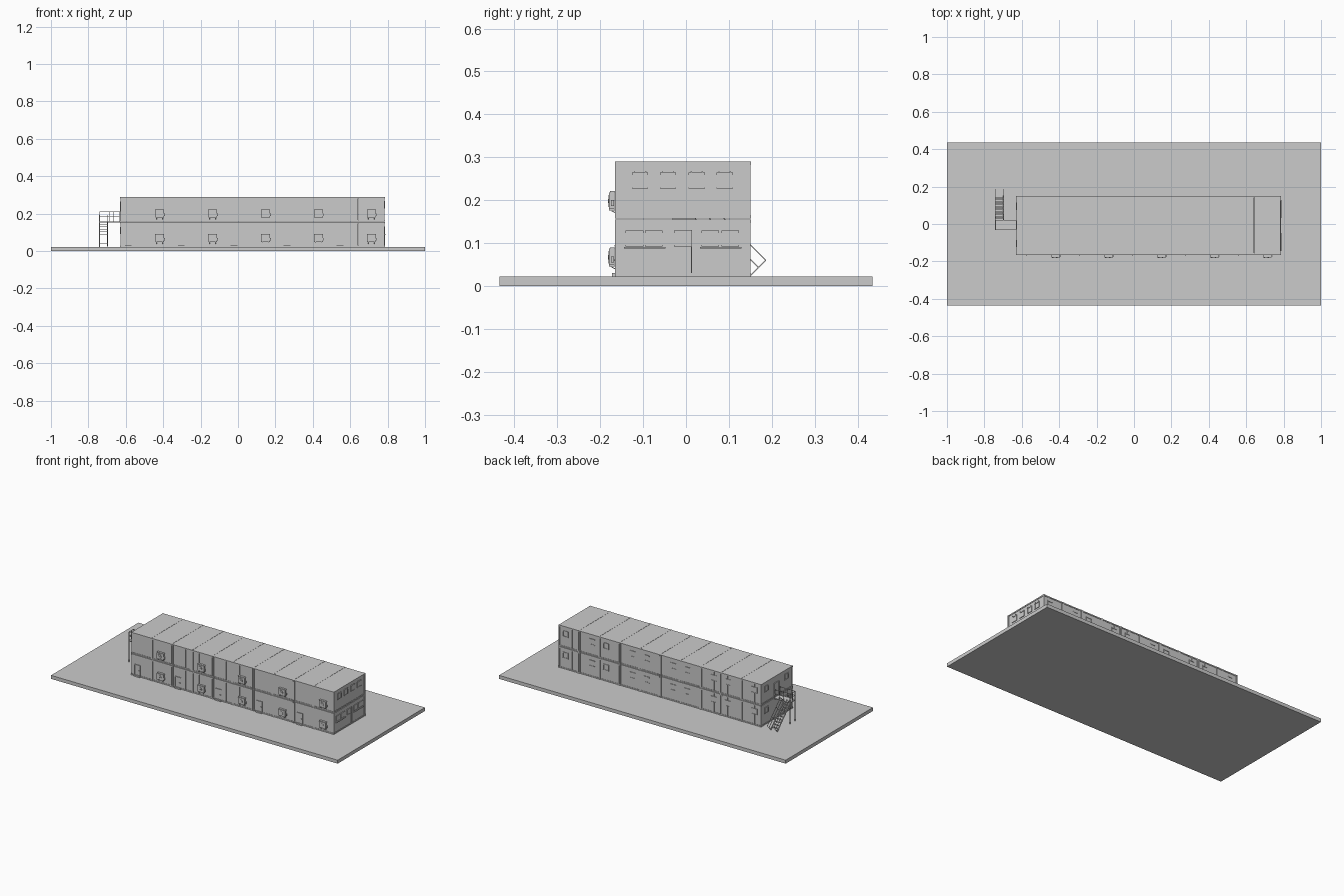
import bpy, bmesh, math
from mathutils import Vector, Matrix

if "Cube" in bpy.data.objects:
    bpy.data.objects.remove(bpy.data.objects["Cube"])

X0, X1, Y0, Y1 = -0.63, 0.785, -0.165, 0.15
N = 10
W = (X1 - X0) / N
FLOORS = [(0.022, 0.155), (0.157, 0.29)]
parts = {}


def get(name):
    return parts.setdefault(name, bmesh.new())


def box(name, x0, x1, y0, y1, z0, z1):
    m = Matrix.Translation(((x0 + x1) / 2, (y0 + y1) / 2, (z0 + z1) / 2)) @ Matrix.Diagonal((x1 - x0, y1 - y0, z1 - z0, 1))
    bmesh.ops.create_cube(get(name), size=1, matrix=m)


def bar(name, a, b, t=0.003):
    a, b = Vector(a), Vector(b)
    d = b - a
    m = Matrix.Translation((a + b) / 2) @ d.to_track_quat('Z', 'Y').to_matrix().to_4x4() @ Matrix.Diagonal((t, t, d.length, 1))
    bmesh.ops.create_cube(get(name), size=1, matrix=m)


def wall_box(name, side, u, z0, z1, w, depth):
    """Box centred at u on a wall plane, projecting outwards by depth."""
    e = 0.003
    lo, hi = u - w / 2, u + w / 2
    if side == 'front':
        box(name, lo, hi, Y0 - depth + e, Y0 + 2 * e, z0, z1)
    elif side == 'back':
        box(name, lo, hi, Y1 - 2 * e, Y1 + depth - e, z0, z1)
    elif side == 'right':
        box(name, X1 - 2 * e, X1 + depth - e, lo, hi, z0, z1)
    else:
        box(name, X0 - depth + e, X0 + 2 * e, lo, hi, z0, z1)


def window(side, u, z, w=0.038, h=0.035):
    """Glass pane with four frame bars and a shutter box."""
    t = 0.003
    wall_box("window_glass", side, u, z, z + h, w, 0.001)
    for s in (-1, 1):
        wall_box("window_frames", side, u + s * (w - t) / 2, z, z + h, t, 0.0028)
    wall_box("window_frames", side, u, z, z + t, w, 0.0034)
    wall_box("window_frames", side, u, z + h - t, z + h + 0.002, w, 0.0034)


# Ground slab
box("base_slab", -1, 1, -0.435, 0.435, 0, 0.022)

# Container modules: inset wall body, posts, beams and roof
for z0, z1 in FLOORS:
    for i in range(N):
        a, b = X0 + i * W + 0.0006, X0 + (i + 1) * W - 0.0006
        box("wall_bodies", a + 0.003, b - 0.003, Y0 + 0.003, Y1 - 0.003, z0 + 0.002, z1 - 0.002)
        for x in (a, b - 0.008):
            for y in (Y0, Y1 - 0.008):
                box("corner_posts", x, x + 0.008, y, y + 0.008, z0, z1)
        for z, h in ((z0, 0.008), (z1 - 0.008, 0.008)):
            for y in (Y0 + 0.0008, Y1 - 0.0078):
                box("long_beams", a + 0.001, b - 0.001, y, y + 0.007, z + 0.0004, z + h - 0.0004)
            for x in (a + 0.0008, b - 0.0078):
                box("end_beams", x, x + 0.007, Y0 + 0.001, Y1 - 0.001, z + 0.0004, z + h - 0.0004)
        # Corner castings
        for x in (a - 0.0004, b - 0.0096):
            for y in (Y0 - 0.001, Y1 - 0.009):
                for z in (z0, z1 - 0.008):
                    box("corner_castings", x, x + 0.01, y, y + 0.01, z, z + 0.008)
        # Panel joints on long walls
        for k in (1, 2):
            for side in ('front', 'back'):
                wall_box("panel_joints", side, a + k * W / 3, z0 + 0.008, z1 - 0.008, 0.002, 0.001)
        # Roof deck
        if z0 > 0.1:
            box("roof_panels", a, b, Y0 + 0.0004, Y1 - 0.0004, z1 - 0.003, z1 - 0.0002)
        # Rear windows
        window('back', (a + b) / 2 + (0.022 if i % 2 else -0.022), z0 + 0.068)

# Front doors on alternate ground-floor modules
for i in range(0, N, 2):
    x = X0 + i * W + 0.043
    wall_box("door_leaves", 'front', x, 0.03, 0.092, 0.036, 0.0015)
    for s in (-1, 1):
        wall_box("door_frames", 'front', x + s * 0.0195, 0.03, 0.095, 0.003, 0.004)
    wall_box("door_frames", 'front', x, 0.092, 0.095, 0.042, 0.0042)
    wall_box("door_handles", 'front', x + 0.013, 0.058, 0.062, 0.005, 0.006)
    wall_box("door_steps", 'front', x, 0.022, 0.03, 0.042, 0.01)

# Air conditioners on the other modules, both floors
for zc in (0.067, 0.198):
    for i in range(1, N, 2):
        x = X0 + (i + 0.5) * W - 0.001
        box("ac_housings", x - 0.023, x + 0.023, -0.179, -0.167, zc - 0.018, zc + 0.02)
        box("ac_top_covers", x - 0.024, x + 0.024, -0.177, -0.164, zc + 0.02, zc + 0.023)
        rot = Matrix.Rotation(math.pi / 2, 4, 'X')
        for r, d, nm in ((0.014, 0.003, "ac_fan_rings"), (0.005, 0.005, "ac_fan_hubs")):
            bmesh.ops.create_cone(get(nm), cap_ends=True, segments=16, radius1=r, radius2=r, depth=d,
                                  matrix=Matrix.Translation((x - 0.005, -0.1795, zc)) @ rot)
        box("ac_side_valves", x + 0.023, x + 0.028, -0.175, -0.168, zc - 0.012, zc + 0.002)
        for s in (-0.016, 0.016):
            bar("ac_brackets", (x + s, -0.163, zc - 0.02), (x + s, -0.18, zc - 0.02))
            bar("ac_brackets", (x + s, -0.162, zc - 0.029), (x + s, -0.178, zc - 0.02), 0.002)

# End-wall windows and glazing
for y in (-0.107, -0.042, 0.025, 0.09):
    window('right', y, 0.227)
    for s in (-0.013, 0.013):
        wall_box("window_hinges", 'right', y + s, 0.262, 0.267, 0.003, 0.005)
for y in (-0.12, -0.075, -0.008, 0.057, 0.103):
    window('right', y, 0.092, 0.041)
for y in (-0.096, 0.081):
    wall_box("window_sills", 'right', y, 0.087, 0.091, 0.096, 0.006)
wall_box("end_wall_mullion", 'right', 0.013, 0.03, 0.13, 0.003, 0.004)

# Left end: upper door, windows on both floors
wall_box("upper_door", 'left', -0.005, 0.166, 0.245, 0.042, 0.002)
for s in (-1, 1):
    wall_box("door_frames", 'left', -0.005 + s * 0.0225, 0.166, 0.248, 0.003, 0.0045)
wall_box("door_frames", 'left', -0.005, 0.245, 0.248, 0.048, 0.0048)
for y in (-0.105, 0.095):
    for z in (0.092, 0.227):
        window('left', y, z)

# Landing platform with legs and railing
PX, PY0, PY1, PZ = -0.742, -0.032, 0.022, 0.158
box("landing", PX, X0, PY0, PY1, PZ - 0.006, PZ)
for y in (PY0 + 0.002, PY1 - 0.002):
    bar("landing_legs", (PX + 0.002, y, 0.022), (PX + 0.002, y, PZ), 0.004)


def rail(path):
    for z in (0.184, 0.21):
        bar("landing_rails", (*path[0], z), (*path[1], z), 0.0025)
    for k in range(3):
        p = Vector(path[0]).lerp(Vector(path[1]), k / 2)
        bar("landing_rails", (*p, PZ), (*p, 0.211), 0.0025)


rail(((PX + 0.002, PY0 + 0.002), (X0 - 0.003, PY0 + 0.002)))
rail(((PX + 0.002, PY0 + 0.002), (PX + 0.002, PY1 - 0.002)))
rail(((-0.695, PY1 - 0.002), (X0 - 0.003, PY1 - 0.002)))

# Stair flight descending towards the back
SY, SZ, RUN = 0.02, 0.156, 0.131
for x in (-0.742, -0.697):
    bar("stair_stringers", (x, SY, SZ), (x, SY + RUN, SZ - RUN), 0.005)
    for off in (0.018, 0.035):
        bar("stair_rails", (x, SY + off, SZ + off), (x, SY + RUN + off, SZ - RUN + off), 0.0025)
    for k in range(4):
        d = RUN * k / 3
        bar("stair_rails", (x, SY + d, SZ - d), (x, SY + d + 0.035, SZ - d + 0.035), 0.0025)
for k in range(1, 10):
    d = RUN * k / 10
    box("stair_treads", -0.742, -0.697, SY + d - 0.005, SY + d + 0.005, SZ - d - 0.001, SZ - d + 0.001)

for name, bm in parts.items():
    me = bpy.data.meshes.new(name)
    bm.to_mesh(me)
    bm.free()
    bpy.context.collection.objects.link(bpy.data.objects.new(name, me))
